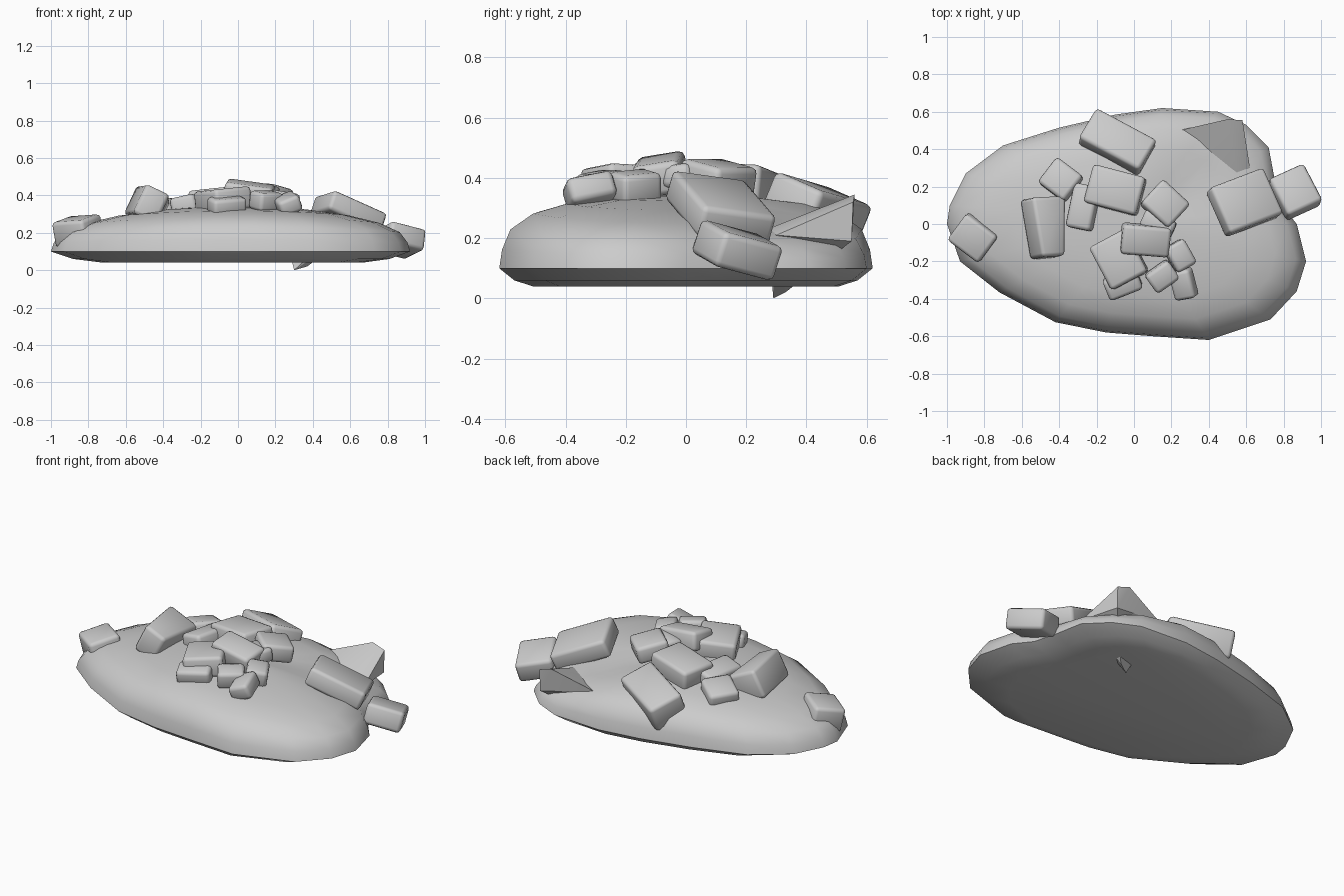
import bpy, bmesh
from math import radians, atan2, exp
from mathutils import Matrix, Vector

if "Cube" in bpy.data.objects:
    bpy.data.objects.remove(bpy.data.objects["Cube"])


def finish(name, bm, angle):
    bmesh.ops.recalc_face_normals(bm, faces=bm.faces)
    me = bpy.data.meshes.new(name)
    bm.to_mesh(me)
    bm.free()
    ob = bpy.data.objects.new(name, me)
    bpy.context.collection.objects.link(ob)
    bpy.ops.object.select_all(action='DESELECT')
    ob.select_set(True)
    bpy.context.view_layer.objects.active = ob
    bpy.ops.object.shade_smooth_by_angle(angle=radians(angle))
    return ob


def rock(name, loc, size, rot, taper=1.0, bevel=0.02):
    """Bevelled block; taper scales the -y end, rot = tilt x, tilt y, turn z."""
    bm = bmesh.new()
    bmesh.ops.create_cube(bm, size=1)
    rx, ry, rz = (radians(a) for a in rot)
    m = (Matrix.Translation(loc) @ Matrix.Rotation(rx, 4, 'X')
         @ Matrix.Rotation(ry, 4, 'Y') @ Matrix.Rotation(rz, 4, 'Z'))
    for v in bm.verts:
        k = taper if v.co.y < 0 else 1.0
        v.co = m @ Vector((v.co.x * size[0] * k, v.co.y * size[1], v.co.z * size[2]))
    bmesh.ops.bevel(bm, geom=bm.edges[:], offset=bevel, segments=2,
                    profile=0.5, affect='EDGES')
    return finish(name, bm, 50)


# Mound: irregular outline swept up through scaled rings
outline = [(-1, 0), (-0.985, 0.1), (-0.9, 0.27), (-0.7, 0.42), (-0.4, 0.515),
           (-0.1, 0.585), (0.15, 0.62), (0.45, 0.60), (0.6, 0.53), (0.72, 0.41),
           (0.75, 0.25), (0.79, 0.1), (0.87, 0.0), (0.92, -0.2), (0.87, -0.36),
           (0.73, -0.51), (0.4, -0.62), (0.1, -0.6), (-0.15, -0.58),
           (-0.42, -0.525), (-0.72, -0.365), (-0.93, -0.2)]
# x scale, y scale, height
rings = [(0.72, 0.82, 0.04), (0.88, 0.92, 0.06), (1.0, 1.0, 0.1), (0.985, 0.985, 0.165),
         (0.94, 0.94, 0.235), (0.82, 0.82, 0.287), (0.64, 0.64, 0.318),
         (0.4, 0.4, 0.335), (0.2, 0.2, 0.342)]


def mound_height(x, y, z, k):
    if z <= 0.1:
        return z
    slump = exp(-((atan2(y, x) - 0.62) / 0.45) ** 2)  # back right shoulder
    return z - (z - 0.1) * (0.38 * slump * k) - 0.045 * x * x * (z - 0.1) / 0.15


bm = bmesh.new()
loops = []
for kx, ky, z in rings:
    loops.append([bm.verts.new((x * kx, y * ky, mound_height(x * kx, y * ky, z, kx)))
                  for x, y in outline])
n = len(outline)
for a, b in zip(loops, loops[1:]):
    for i in range(n):
        j = (i + 1) % n
        bm.faces.new((a[i], a[j], b[j], b[i]))
bm.faces.new(loops[0][::-1])
top = bm.verts.new((0, 0, 0.345))
for i in range(n):
    bm.faces.new((loops[-1][i], loops[-1][(i + 1) % n], top))
finish("mound", bm, 50)

# Large rocks around the rim
large = [
    ("back_rock", (-0.09, 0.43, 0.29), (0.37, 0.20, 0.16), (-22, 3, -29), 1),
    ("left_back_rock", (-0.39, 0.235, 0.32), (0.18, 0.17, 0.10), (-10, -8, -38), 1),
    ("left_rock", (-0.475, -0.02, 0.345), (0.20, 0.32, 0.17), (-6, 25, 5), 0.68),
    ("rim_left_rock", (-0.855, -0.07, 0.21), (0.21, 0.18, 0.14), (8, -10, -36), 1),
    ("right_rock", (0.59, 0.115, 0.30), (0.33, 0.27, 0.11), (-16, 18, 25), 1),
    ("rim_right_rock", (0.86, 0.17, 0.16), (0.21, 0.23, 0.12), (-18, 6, 27), 1),
]
# Small rocks heaped in the middle
small = [
    ("heap_rock_1", (-0.10, 0.18, 0.37), (0.29, 0.21, 0.13), (-4, -5, -15), 1),
    ("heap_rock_2", (-0.27, 0.09, 0.345), (0.14, 0.24, 0.10), (-4, -12, -12), 1),
    ("heap_rock_3", (0.165, 0.105, 0.40), (0.20, 0.18, 0.10), (-8, 8, -42), 1),
    ("heap_rock_4", (0.06, -0.085, 0.41), (0.26, 0.16, 0.11), (10, 7, -6), 1),
    ("heap_rock_5", (-0.08, -0.19, 0.375), (0.22, 0.26, 0.12), (0, -6, 28), 1),
    ("heap_rock_6", (-0.06, -0.32, 0.345), (0.19, 0.12, 0.09), (12, 0, 22), 1),
    ("heap_rock_7", (0.15, -0.28, 0.37), (0.15, 0.12, 0.10), (8, 5, 35), 1),
    ("heap_rock_8", (0.265, -0.32, 0.355), (0.12, 0.16, 0.09), (16, -18, 15), 1),
    ("heap_rock_9", (0.245, -0.17, 0.37), (0.12, 0.15, 0.10), (0, 10, 30), 1),
    ("heap_rock_10", (0.13, 0.0, 0.40), (0.18, 0.10, 0.08), (0, -6, -25), 1),
]
for args in large + small:
    rock(*args)

# Wedge-shaped shard at the back right, its tip poking out below the mound
bm = bmesh.new()
for p in [(0.24, 0.50, 0.25), (0.50, 0.56, 0.345), (0.58, 0.555, 0.32),
          (0.62, 0.30, 0.21), (0.55, 0.27, 0.23), (0.58, 0.55, 0.19),
          (0.30, 0.29, 0.0), (0.37, 0.33, 0.02)]:
    bm.verts.new(p)
bmesh.ops.convex_hull(bm, input=bm.verts[:])
finish("wedge_rock", bm, 30)
